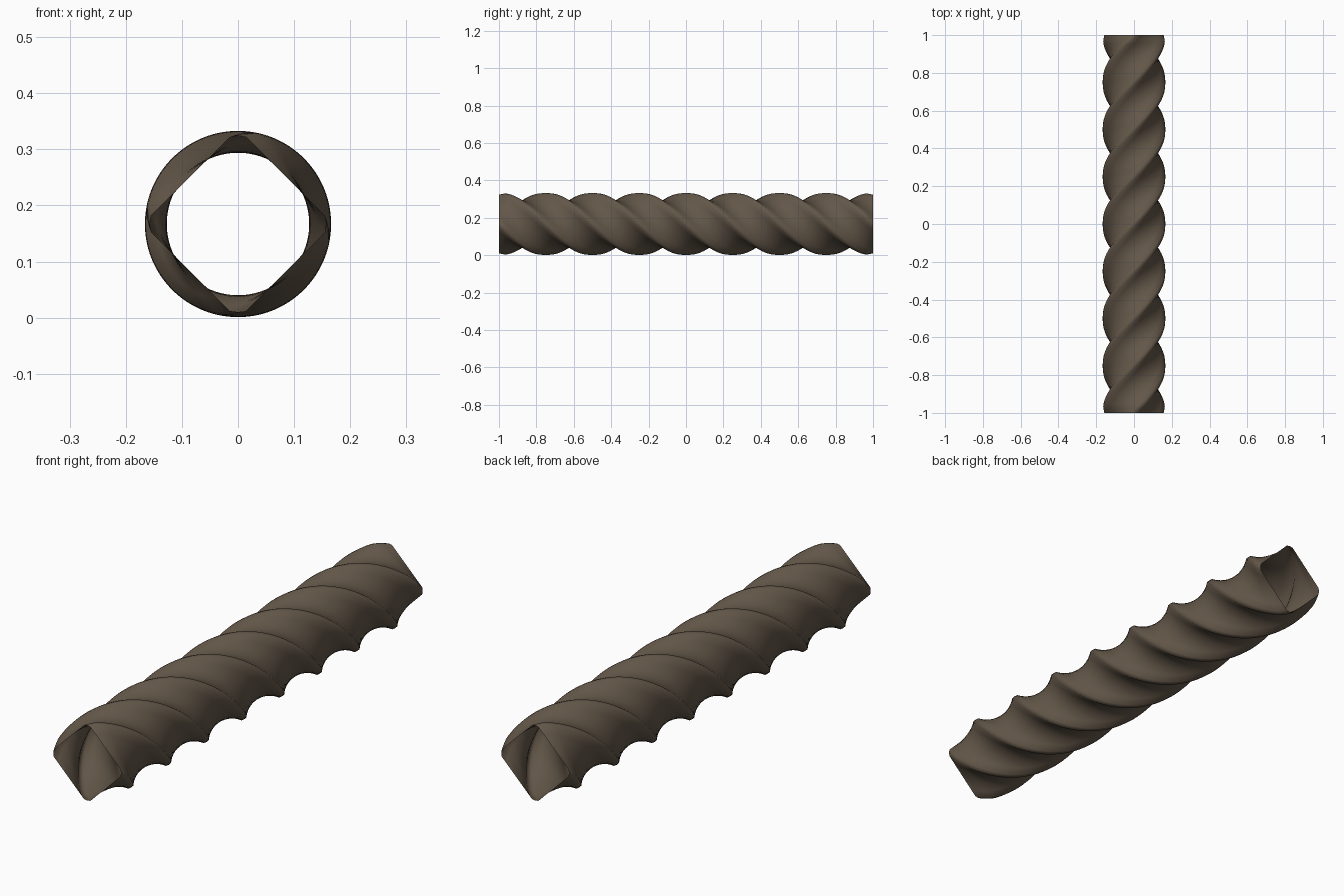
import bpy, bmesh, math

if "Cube" in bpy.data.objects:
    bpy.data.objects.remove(bpy.data.objects["Cube"])

R, CZ, ROWS = 0.166, 0.167, 192

# one brown colour
mat = bpy.data.materials.new("dark brown")
mat.diffuse_color = (0.125, 0.095, 0.066, 1)
mat.use_nodes = True
mat.node_tree.nodes["Principled BSDF"].inputs["Base Color"].default_value = mat.diffuse_color

# softened square section: each corner is a small three-point curve,
# each side has intermediate points
section = []
d = math.radians(5.5)
corner = [(-d, R * 0.992), (0, R), (d, R * 0.992)]
for k in range(4):
    base = k * math.pi / 2
    pts = [(r * math.sin(base + a), r * math.cos(base + a)) for a, r in corner]
    section += pts
    nxt = (corner[0][1] * math.sin(base + math.pi / 2 - d),
           corner[0][1] * math.cos(base + math.pi / 2 - d))
    for i in range(1, 6):
        t = i / 6
        section.append(tuple(p + (q - p) * t for p, q in zip(pts[-1], nxt)))

# sweep the section along y with two full turns, open at both ends
bm = bmesh.new()
rings = []
for j in range(ROWS + 1):
    y = -1 + 2 * j / ROWS
    ang = 2 * math.pi * y
    c, s = math.cos(ang), math.sin(ang)
    edge = max(0, (abs(y) - 0.965) / 0.035)
    k = 1 - 0.055 * edge
    rings.append([bm.verts.new((k * (x * c + z * s), y, CZ + k * (z * c - x * s)))
                  for x, z in section])
n = len(section)
for a, b in zip(rings, rings[1:]):
    for i in range(n):
        bm.faces.new((a[i], a[(i + 1) % n], b[(i + 1) % n], b[i]))
bmesh.ops.recalc_face_normals(bm, faces=bm.faces)
# make sure the normals point outward
f = bm.faces[:][n * ROWS // 2]
m = f.calc_center_median()
if f.normal.x * m.x + f.normal.z * (m.z - CZ) < 0:
    bmesh.ops.reverse_faces(bm, faces=bm.faces)

mesh = bpy.data.meshes.new("twisted_tube")
bm.to_mesh(mesh)
bm.free()
mesh.materials.append(mat)
tube = bpy.data.objects.new("twisted_tube", mesh)
bpy.context.collection.objects.link(tube)
for p in mesh.polygons:
    p.use_smooth = True
